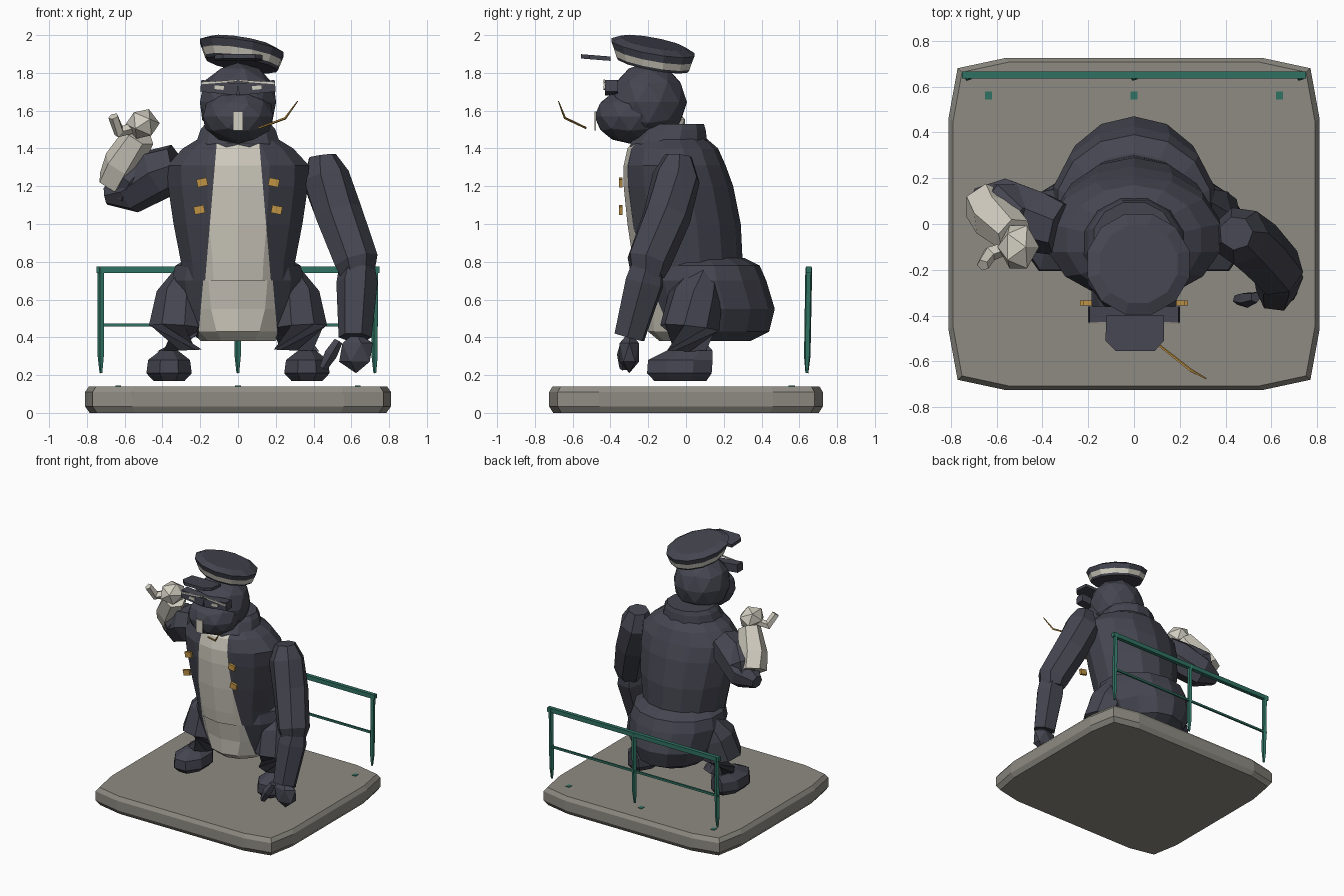
import bpy, bmesh, math
from mathutils import Vector, Matrix

cube = bpy.data.objects.get("Cube")
if cube:
    bpy.data.objects.remove(cube, do_unlink=True)


def material(name, rgb):
    m = bpy.data.materials.new(name)
    m.use_nodes = True
    m.diffuse_color = (*rgb, 1)
    m.node_tree.nodes["Principled BSDF"].inputs["Base Color"].default_value = (*rgb, 1)
    return m


NAVY = material("charcoal navy", (0.058, 0.06, 0.08))
CREAM = material("warm cream", (0.64, 0.61, 0.53))
STONE = material("grey stone", (0.27, 0.26, 0.225))
GREEN = material("rail green", (0.03, 0.17, 0.125))
GOLD = material("brass gold", (0.52, 0.29, 0.06))


def finish(name, bm, *mats):
    bmesh.ops.recalc_face_normals(bm, faces=bm.faces)
    me = bpy.data.meshes.new(name)
    bm.to_mesh(me)
    bm.free()
    for m in mats:
        me.materials.append(m)
    ob = bpy.data.objects.new(name, me)
    bpy.context.collection.objects.link(ob)
    return ob


def skin(rings):
    """Join closed rings of points into a capped solid."""
    bm = bmesh.new()
    rows = [[bm.verts.new(p) for p in ring] for ring in rings]
    n = len(rows[0])
    for a, b in zip(rows, rows[1:]):
        for i in range(n):
            j = (i + 1) % n
            bm.faces.new((a[i], a[j], b[j], b[i]))
    bm.faces.new(rows[0][::-1])
    bm.faces.new(rows[-1])
    return bm


def stack(x, levels, n=14):
    """Horizontal oval rings, each given as z, y centre, x radius, y radius."""
    turn = [2 * math.pi * (i + 0.5) / n for i in range(n)]
    return skin([[(x + rx * math.cos(t), y + ry * math.sin(t), z) for t in turn]
                 for z, y, rx, ry in levels])


def limb(name, mat, path, radii, n=6):
    pts = [Vector(p) for p in path]
    rings = []
    for i, p in enumerate(pts):
        d = pts[min(i + 1, len(pts) - 1)] - pts[max(i - 1, 0)]
        q = d.to_track_quat('Z', 'Y')
        rings.append([p + q @ Vector((radii[i] * math.cos(2 * math.pi * k / n),
                                      radii[i] * math.sin(2 * math.pi * k / n), 0))
                      for k in range(n)])
    return finish(name, skin(rings), mat)


def blob(name, mat, loc, size, detail=2, turn=0):
    bm = bmesh.new()
    bmesh.ops.create_icosphere(bm, subdivisions=detail, radius=1)
    bm.transform(Matrix.Translation(loc) @ Matrix.Rotation(turn, 4, 'Y')
                 @ Matrix.Diagonal((*size, 1)))
    return finish(name, bm, mat)


def box(name, mat, loc, size, turn=0, axis='Y'):
    bm = bmesh.new()
    bmesh.ops.create_cube(bm, size=1)
    bm.transform(Matrix.Translation(loc) @ Matrix.Rotation(turn, 4, axis)
                 @ Matrix.Diagonal((*size, 1)))
    return finish(name, bm, mat)


def shirt_front(bm, low, high, z_low, z_high):
    """Cut a tapering strip into the front and mark it as the second colour."""
    for s in (-1, 1):
        a, b = Vector((s * low, 0, z_low)), Vector((s * high, 0, z_high))
        normal = (b - a).cross(Vector((0, 1, 0)))
        bmesh.ops.bisect_plane(bm, geom=bm.verts[:] + bm.edges[:] + bm.faces[:],
                               plane_co=a, plane_no=normal)
    bmesh.ops.recalc_face_normals(bm, faces=bm.faces)
    for f in bm.faces:
        c = f.calc_center_median()
        edge = low + (high - low) * (c.z - z_low) / (z_high - z_low)
        f.material_index = int(abs(c.x) < edge and f.normal.y < -0.15)


# Stone base with cut corners
quarter = [(0.81, 0.46), (0.77, 0.68), (0.56, 0.725)]
outline = (quarter + [(-x, y) for x, y in quarter[::-1]]
           + [(-x, -y) for x, y in quarter] + [(x, -y) for x, y in quarter[::-1]])
finish("stone_base", skin([[(x * s, y * s, z) for x, y in outline] for z, s in
                           ((0, 0.97), (0.035, 1), (0.11, 1), (0.14, 0.975))]), STONE)

# Railing behind
box("top_rail", GREEN, (0, 0.65, 0.757), (1.5, 0.03, 0.034))
box("lower_rail", GREEN, (0, 0.65, 0.465), (1.48, 0.014, 0.016))
for side, x in (("right", -0.725), ("middle", 0), ("left", 0.725)):
    limb(side + "_post", GREEN, [(x, 0.64, 0.21), (x, 0.642, 0.3), (x, 0.65, 0.77)],
         [0.008, 0.018, 0.019], 5)
    box(side + "_footing", GREEN, (x * 0.875, 0.56, 0.141), (0.03, 0.035, 0.006))

# Torso and hips with pale shirt front
bm = stack(0, [(0.70, 0.02, 0.30, 0.28), (0.80, 0.01, 0.31, 0.29), (1.0, -0.01, 0.35, 0.30),
               (1.2, -0.04, 0.38, 0.29), (1.31, -0.06, 0.385, 0.27),
               (1.40, -0.07, 0.30, 0.24), (1.46, -0.08, 0.2, 0.18)])
shirt_front(bm, 0.17, 0.115, 0.75, 1.4)
finish("torso", bm, NAVY, CREAM)
bm = stack(0, [(0.38, 0.10, 0.2, 0.24), (0.43, 0.12, 0.26, 0.32), (0.55, 0.13, 0.33, 0.34),
               (0.70, 0.09, 0.36, 0.335), (0.78, 0.08, 0.34, 0.31), (0.82, 0.06, 0.27, 0.25)])
shirt_front(bm, 0.21, 0.18, 0.4, 0.75)
finish("hips", bm, NAVY, CREAM)
finish("collar", stack(0, [(1.38, -0.08, 0.25, 0.22), (1.43, -0.09, 0.23, 0.21),
                           (1.50, -0.07, 0.205, 0.18), (1.53, -0.06, 0.18, 0.16)], 12), NAVY)

# Thighs, feet and buttons on both sides
for side, s in (("right", -1), ("left", 1)):
    limb(side + "_thigh", NAVY, [(s * 0.25, 0.10, 0.73), (s * 0.29, 0.05, 0.61),
                                 (s * 0.315, 0.02, 0.45), (s * 0.31, 0.02, 0.33)],
         [0.09, 0.145, 0.16, 0.12], 8)
    finish(side + "_foot", stack(s * 0.365, [(0.17, -0.03, 0.09, 0.15),
                                             (0.21, -0.035, 0.13, 0.185),
                                             (0.28, -0.03, 0.12, 0.185),
                                             (0.33, 0.02, 0.05, 0.13)], 8), NAVY)
    for row, x, z in (("upper", 0.19, 1.22), ("lower", 0.205, 1.075)):
        box(f"{side}_{row}_button", GOLD, (s * x, -0.345, z), (0.055, 0.02, 0.042), s * 0.2)

# Lowered left arm
limb("left_upper_arm", NAVY, [(0.445, -0.04, 1.36), (0.46, -0.05, 1.25), (0.53, -0.10, 1.05),
                              (0.625, -0.2, 0.80), (0.63, -0.205, 0.72)],
     [0.075, 0.13, 0.13, 0.12, 0.09], 7)
limb("left_forearm", NAVY, [(0.63, -0.21, 0.77), (0.63, -0.22, 0.69), (0.62, -0.30, 0.40)],
     [0.095, 0.11, 0.088])
blob("left_hand", NAVY, (0.625, -0.30, 0.32), (0.10, 0.06, 0.11), 1)
limb("left_thumb", NAVY, [(0.53, -0.32, 0.38), (0.49, -0.33, 0.31), (0.45, -0.33, 0.235)],
     [0.025, 0.036, 0.022], 5)

# Raised right arm
limb("right_upper_arm", NAVY, [(-0.32, -0.02, 1.31), (-0.42, 0.01, 1.27), (-0.58, 0.09, 1.17),
                               (-0.70, 0.11, 1.15)], [0.12, 0.14, 0.12, 0.05], 7)
limb("right_sleeve", NAVY, [(-0.60, 0.09, 1.14), (-0.56, 0.06, 1.25), (-0.47, 0.02, 1.36)],
     [0.09, 0.13, 0.06], 7)
limb("right_forearm", CREAM, [(-0.65, 0.09, 1.22), (-0.61, 0.03, 1.32), (-0.52, -0.05, 1.47)],
     [0.10, 0.105, 0.085])
blob("right_hand", CREAM, (-0.505, -0.10, 1.53), (0.092, 0.11, 0.085), 1, 0.4)
limb("right_thumb", CREAM, [(-0.55, -0.10, 1.51), (-0.63, -0.13, 1.49), (-0.66, -0.18, 1.57)],
     [0.03, 0.035, 0.028], 5)

# Head, muzzle and nose stripe
blob("head", NAVY, (0, -0.2, 1.645), (0.212, 0.205, 0.21))
blob("muzzle", NAVY, (0, -0.295, 1.57), (0.195, 0.19, 0.145))
box("nose_stripe", CREAM, (0, -0.481, 1.545), (0.055, 0.009, 0.10))

# Dark glasses with pale rims
for side, s in (("right", -1), ("left", 1)):
    box(side + "_lens", NAVY, (s * 0.1, -0.395, 1.722), (0.195, 0.07, 0.062), s * -0.1)
    box(side + "_rim", CREAM, (s * 0.1, -0.433, 1.752), (0.19, 0.008, 0.010), s * 0.08)
    box(side + "_glint", CREAM, (s * 0.10, -0.433, 1.722), (0.05, 0.008, 0.02), s * -0.1)

# Cap: leaning crown, pale band, separate peak
bm = stack(0.02, [(1.842, -0.175, 0.19, 0.19), (1.858, -0.175, 0.20, 0.20),
                  (1.895, -0.175, 0.215, 0.212), (1.935, -0.175, 0.23, 0.227),
                  (1.96, -0.175, 0.175, 0.175)], 12)
for f in bm.faces:
    f.material_index = int(1.86 < f.calc_center_median().z < 1.89)
for v in bm.verts:
    v.co.z -= 0.16 * (v.co.x - 0.02) + 0.18 * (v.co.y + 0.175)
finish("cap", bm, NAVY, CREAM)
peak = [(-0.12, -0.40), (-0.125, -0.51), (-0.08, -0.555), (0.09, -0.555), (0.13, -0.51), (0.13, -0.40)]
finish("cap_peak", skin([[(x, y, z - 0.08 * (y + 0.48)) for x, y in peak]
                         for z in (1.87, 1.893)]), NAVY)

# Bent straw
limb("straw", GOLD, [(0.11, -0.53, 1.508), (0.25, -0.64, 1.56), (0.315, -0.675, 1.65)],
     [0.006, 0.007, 0.003], 5)
